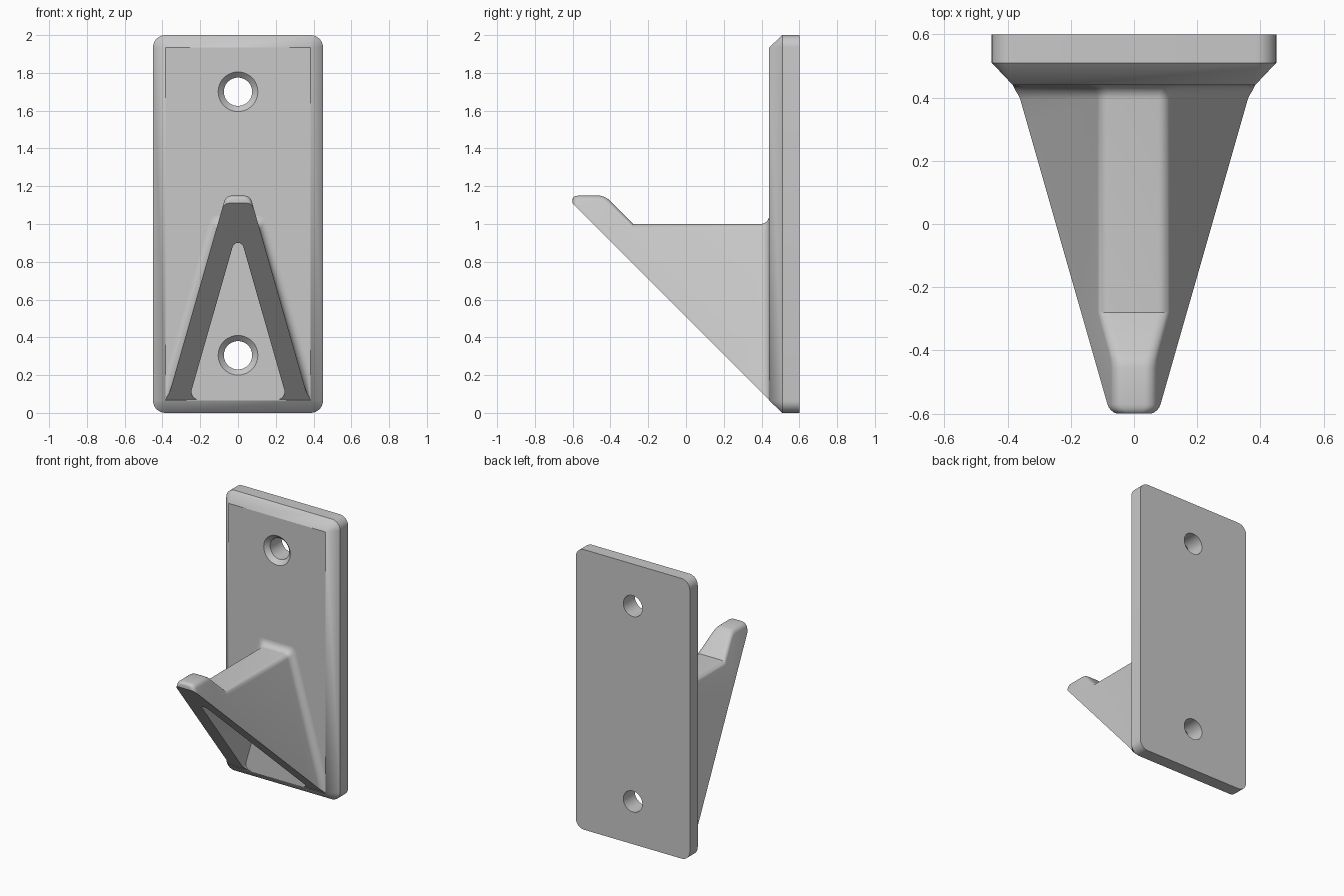
import bpy, bmesh, math
from mathutils import Vector

if "Cube" in bpy.data.objects:
    bpy.data.objects.remove(bpy.data.objects["Cube"])

grey = bpy.data.materials.new("plain grey")
grey.use_nodes = True
colour = (0.58, 0.58, 0.58, 1)
grey.diffuse_color = colour
grey.node_tree.nodes["Principled BSDF"].inputs["Base Color"].default_value = colour

BACK, RIM, FACE = 0.6, 0.51, 0.44      # depths of the plate
SLOPE, FOOT = 0.286, 0.393             # hook flank: x = FOOT - SLOPE * z
SECANT = math.hypot(1, SLOPE)


def loft(name, rings):
    """Skin a list of (y, [(x, z), ...]) rings and cap both ends."""
    bm = bmesh.new()
    loops = [[bm.verts.new((x, y, z)) for x, z in pts] for y, pts in rings]
    for a, b in zip(loops, loops[1:]):
        for i in range(len(a)):
            j = (i + 1) % len(a)
            bm.faces.new((a[i], a[j], b[j], b[i]))
    bm.faces.new(loops[0])
    bm.faces.new(loops[-1])
    bmesh.ops.remove_doubles(bm, verts=bm.verts, dist=0.0005)
    bmesh.ops.recalc_face_normals(bm, faces=bm.faces)
    mesh = bpy.data.meshes.new(name)
    bm.to_mesh(mesh)
    bm.free()
    obj = bpy.data.objects.new(name, mesh)
    bpy.context.collection.objects.link(obj)
    mesh.materials.append(grey)
    return obj


def rounded(corners, radii, steps=8):
    """Polygon outline with each corner replaced by an arc."""
    out, n = [], len(corners)
    for i, r in enumerate(radii):
        p = Vector((*corners[i], 0))
        u = (Vector((*corners[i - 1], 0)) - p).normalized()
        v = (Vector((*corners[(i + 1) % n], 0)) - p).normalized()
        half = u.angle(v) / 2
        centre = p + (u + v).normalized() * r / math.sin(half)
        reach = r / math.tan(half)
        a = (p + u * reach - centre).normalized()
        b = (p + v * reach - centre).normalized()
        for k in range(steps + 1):
            q = centre + a.slerp(b, k / steps).normalized() * r
            out.append((q.x, q.y))
    return out


def activate(obj):
    bpy.ops.object.select_all(action="DESELECT")
    obj.select_set(True)
    bpy.context.view_layer.objects.active = obj


def cut(obj, cutter):
    mod = obj.modifiers.new("cut", "BOOLEAN")
    mod.operation, mod.solver, mod.object = "DIFFERENCE", "EXACT", cutter
    activate(obj)
    bpy.ops.object.modifier_apply(modifier=mod.name)
    bpy.data.objects.remove(cutter)


def rectangle(inset, radius):
    x, lo, hi = 0.45 - inset, inset, 2 - inset
    return rounded([(-x, lo), (x, lo), (x, hi), (-x, hi)], [radius] * 4)


# Wall plate with rounded corners and a chamfered front
plate = loft("wall_plate", [(BACK, rectangle(0, 0.065)), (RIM, rectangle(0, 0.065)),
                            (FACE, rectangle(0.066, 0.0001))])

# Countersunk screw holes
for height in (0.305, 1.7):
    rings = []
    for y, r in ((0.43, 0.115), (0.47, 0.075), (0.65, 0.075)):
        turn = [math.tau * k / 48 for k in range(48)]
        rings.append((y, [(r * math.cos(t), height + r * math.sin(t)) for t in turn]))
    cut(plate, loft("screw_hole", rings))


def section(top, grow=0.0, lift=0.0, r=0.04, steps=8):
    """Tapered hook cross-section with a rounded crest."""
    side = []
    for z in (0.05, 0.2):
        side.append((min(FOOT - SLOPE * z + grow * SECANT, 0.385), z))
    cx = FOOT - SLOPE * (top + lift - r) + (grow - r) * SECANT
    start = math.atan(SLOPE)
    for k in range(steps + 1):
        t = start + (math.pi / 2 - start) * k / steps
        side.append((cx + r * math.cos(t), top + lift - r + r * math.sin(t)))
    return side + [(-x, z) for x, z in reversed(side)]


# Hook: rounded tip, raised lip, flat rest, then a fillet flaring into the plate
TIP, REST, FILLET = 1.15, 1.0, 0.045
rings = []
for k in range(6):
    t = math.pi / 2 * k / 5
    inset = 0.025 * (1 - math.sin(t))
    rings.append((-0.6 + 0.03 * (1 - math.cos(t)), section(TIP, -inset, -inset * 0.7)))
for y, top in ((-0.455, TIP), (-0.43, 1.143), (-0.41, 1.13), (-0.28, REST)):
    rings.append((y, section(top)))
for k in range(8):
    t = math.pi / 2 * k / 7
    flare = FILLET * (1 - math.cos(t))
    rings.append((FACE - FILLET + FILLET * math.sin(t), section(REST, flare, flare)))
rings.append((FACE + 0.005, section(REST, FILLET, FILLET)))
hook = loft("hook", rings)

# Slice the underside at forty-five degrees
bm = bmesh.new()
bm.from_mesh(hook.data)
sliced = bmesh.ops.bisect_plane(bm, geom=bm.verts[:] + bm.edges[:] + bm.faces[:], dist=1e-5,
                                plane_co=(0, RIM, 0), plane_no=(0, 1, 1), clear_inner=True)
rim = [e for e in sliced["geom_cut"] if isinstance(e, bmesh.types.BMEdge)]
bmesh.ops.holes_fill(bm, edges=rim, sides=0)
bmesh.ops.recalc_face_normals(bm, faces=bm.faces)
bm.to_mesh(hook.data)
bm.free()

# Triangular hollow running through the hook to the plate
base, wide = 0.07, 0.28
triangle = rounded([(-wide + SLOPE * base, base), (wide - SLOPE * base, base),
                    (0, wide / SLOPE)], [0.04, 0.04, 0.03])
cut(hook, loft("hollow", [(-0.8, triangle), (0.7, triangle)]))

# Smooth the rounded areas and keep the hard edges
for obj in (plate, hook):
    activate(obj)
    bpy.ops.object.shade_smooth_by_angle(angle=math.radians(28))
